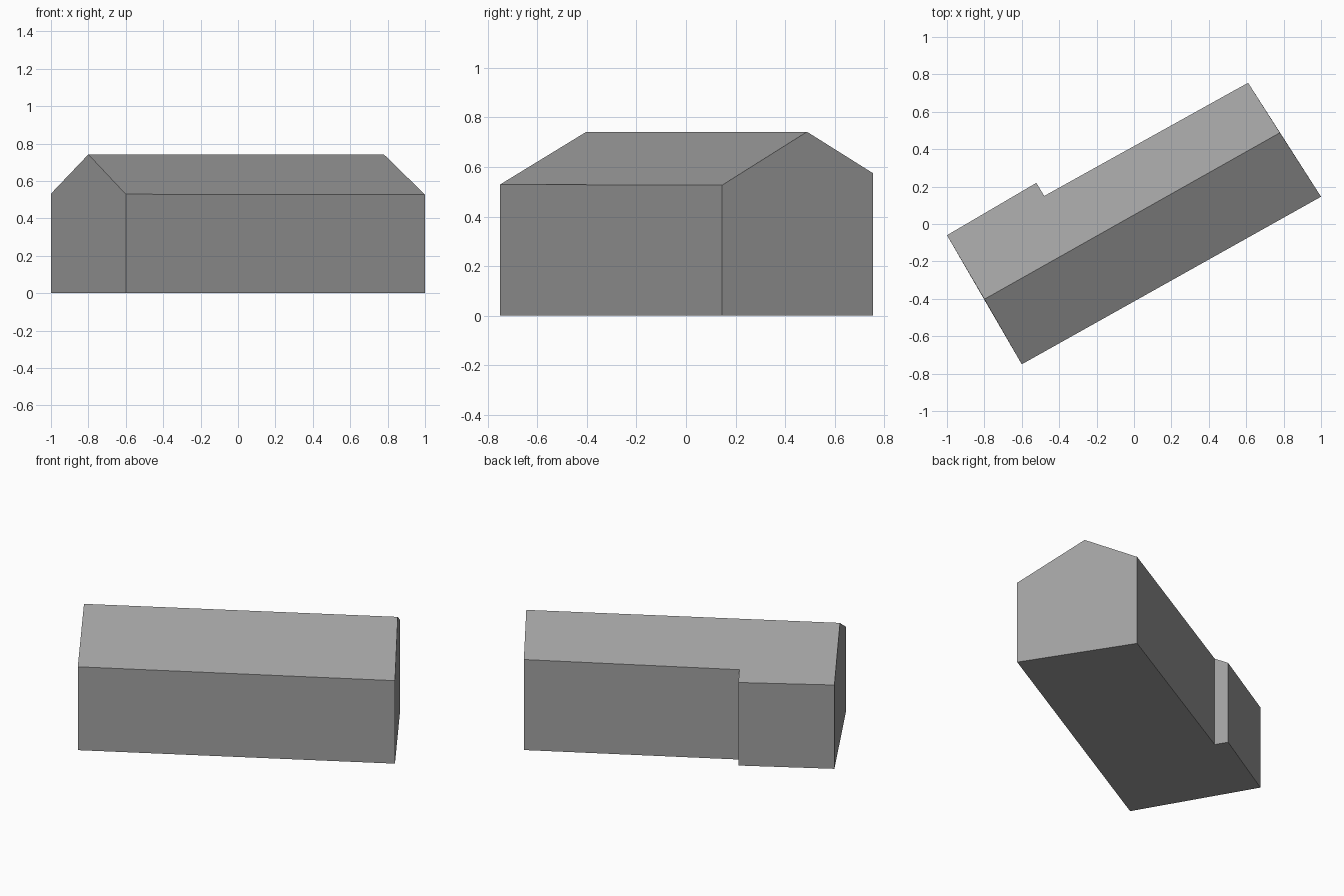
import bpy
import bmesh
from mathutils import Vector

cube = bpy.data.objects.get("Cube")
if cube:
    bpy.data.objects.remove(cube, do_unlink=True)

grey = bpy.data.materials.new("plain grey")
grey.use_nodes = True
colour = (0.35, 0.35, 0.35, 1)
grey.diffuse_color = colour
grey.node_tree.nodes["Principled BSDF"].inputs["Base Color"].default_value = colour

# Footprint, counter-clockwise from the front corner, with the rear jog
footprint = [Vector(p) for p in (
    (-0.6, -0.75), (1.0, 0.146), (0.61, 0.755),
    (-0.48, 0.15), (-0.522, 0.22), (-1.0, -0.06))]
ridge = [Vector((-0.8, -0.402)), Vector((0.78, 0.488))]
RIDGE_Z, SLOPE = 0.742, 0.53
along = (ridge[1] - ridge[0]).normalized()


def roof_height(p):
    """Height of the pitched roof above a plan point."""
    off = p - ridge[0]
    return RIDGE_Z - SLOPE * abs(along.x * off.y - along.y * off.x)


bm = bmesh.new()
base = [bm.verts.new((p.x, p.y, 0)) for p in footprint]
eave = [bm.verts.new((p.x, p.y, roof_height(p))) for p in footprint]
start, end = [bm.verts.new((p.x, p.y, RIDGE_Z)) for p in ridge]

# Floor and walls; the two end walls rise to the ridge as gables
gable_tops = {1: end, len(base) - 1: start}
bm.faces.new(base[::-1])
for i in range(len(base)):
    j = (i + 1) % len(base)
    peak = [gable_tops[i]] if i in gable_tops else []
    bm.faces.new([base[i], base[j], eave[j]] + peak + [eave[i]])

# Front and rear roof slopes
bm.faces.new([eave[0], eave[1], end, start])
bm.faces.new([start, end] + eave[2:])
bmesh.ops.recalc_face_normals(bm, faces=bm.faces)

mesh = bpy.data.meshes.new("gabled_building")
bm.to_mesh(mesh)
bm.free()
mesh.materials.append(grey)
building = bpy.data.objects.new("gabled_building", mesh)
bpy.context.collection.objects.link(building)
